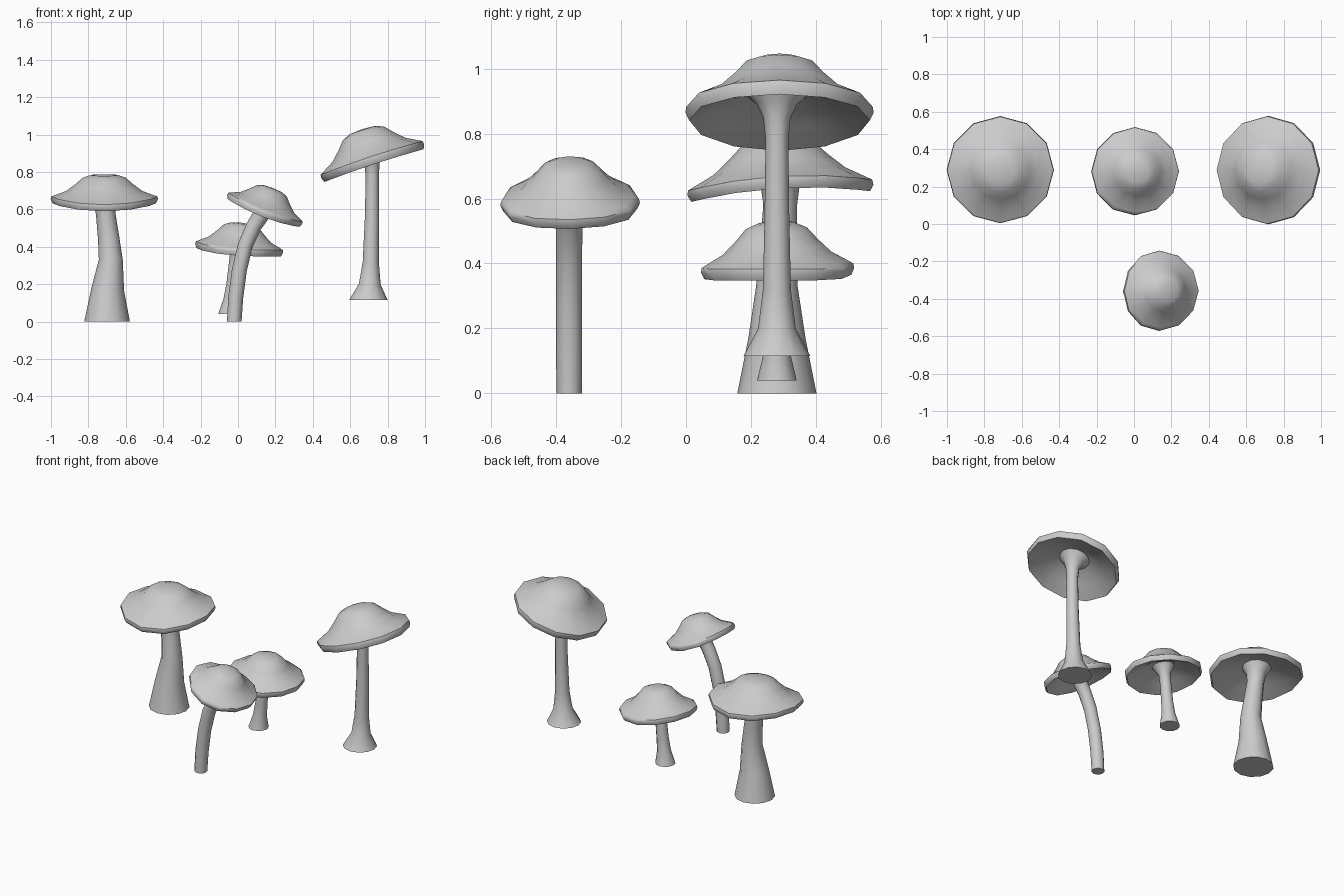
import bpy, bmesh, math
from mathutils import Vector

if "Cube" in bpy.data.objects:
    bpy.data.objects.remove(bpy.data.objects["Cube"])

SIDES = 12

# Shared cap profile: (fraction of radius, fraction of height), rim to underside
CAP = [(.25, .97), (.4, .87), (.54, .62), (.71, .36), (.92, .18), (.99, .12),
       (1, .02), (.96, -.12), (.62, .1), (.32, .35)]


def skin(name, rings, start=None, end=None):
    """Join rings of points into a closed, smooth-shaded tube."""
    bm = bmesh.new()
    rows = [[bm.verts.new(p) for p in ring] for ring in rings]
    for a, b in zip(rows, rows[1:]):
        for i in range(SIDES):
            j = (i + 1) % SIDES
            bm.faces.new((a[i], a[j], b[j], b[i]))
    for row, tip in ((rows[0], start), (rows[-1], end)):
        if tip is None:
            bm.faces.new(row)
        else:
            v = bm.verts.new(tip)
            for i in range(SIDES):
                bm.faces.new((row[i], row[(i + 1) % SIDES], v))
    bmesh.ops.recalc_face_normals(bm, faces=bm.faces)
    mesh = bpy.data.meshes.new(name)
    bm.to_mesh(mesh)
    bm.free()
    ob = bpy.data.objects.new(name, mesh)
    bpy.context.collection.objects.link(ob)
    bpy.ops.object.select_all(action='DESELECT')
    ob.select_set(True)
    bpy.context.view_layer.objects.active = ob
    bpy.ops.object.shade_smooth_by_angle(angle=math.radians(50))


def ring(center, radius, normal):
    q = Vector((0, 0, 1)).rotation_difference(normal)
    angles = [math.tau * i / SIDES for i in range(SIDES)]
    return [center + q @ Vector((radius * math.cos(a), radius * math.sin(a), 0))
            for a in angles]


def stem(name, points):
    """points: (x, y, z, radius); the base ring stays level."""
    ps = [Vector(p[:3]) for p in points]
    rings = []
    for i, p in enumerate(ps):
        d = ps[min(i + 1, len(ps) - 1)] - ps[max(i - 1, 0)]
        n = Vector((0, 0, 1)) if i == 0 else d.normalized()
        rings.append(ring(p, points[i][3], n))
    skin(name, rings)


def cap(name, center, radius, height, slope, wave, phase):
    """Lathed cap tilted by its x and y slope, with a gently waving rim."""
    n = Vector((-slope[0], -slope[1], 1)).normalized()
    c = Vector(center)
    rings = []
    for fr, fh in CAP:
        pts = ring(c + n * fh * height, fr * radius, n)
        for i, p in enumerate(pts):
            a = math.tau * i / SIDES
            p += n * wave * fr ** 2 * math.cos(2 * a + phase)
        rings.append(pts)
    skin(name, rings, c + n * height, c + n * height * .35)


# Thick mushroom, left
stem("left_stem", [(-.70, .28, 0, .122), (-.697, .28, .17, .088), (-.68, .28, .33, .064),
                   (-.692, .285, .45, .057), (-.708, .29, .58, .052),
                   (-.712, .29, .64, .06), (-.715, .29, .69, .09)])
cap("left_cap", (-.715, .29, .637), .287, .15, (0, .06), .014, 0)

# Small mushroom, middle back
stem("small_stem", [(-.045, .28, .04, .061), (-.035, .28, .12, .042), (-.025, .28, .2, .037),
                    (-.015, .28, .3, .035), (-.005, .28, .38, .036), (.005, .28, .437, .07)])
cap("small_cap", (.005, .282, .382), .236, .147, (-.1, .03), .008, 0.6)

# Bent mushroom, front
stem("bent_stem", [(-.02, -.36, 0, .039), (-.012, -.36, .13, .04), (.008, -.36, .28, .04),
                   (.04, -.36, .41, .04), (.085, -.36, .51, .041), (.13, -.36, .58, .045),
                   (.157, -.36, .632, .07)])
cap("bent_cap", (.138, -.357, .588), .215, .135, (-.39, .02), .01, 0)

# Tall mushroom, right
stem("tall_stem", [(.697, .28, .115, .103), (.705, .28, .2, .058), (.71, .28, .32, .043),
                   (.716, .28, .55, .038), (.718, .28, .78, .035), (.716, .28, .85, .042),
                   (.71, .28, .89, .062), (.70, .28, .922, .098)])
cap("tall_cap", (.72, .288, .858), .29, .18, (.33, 0), -.004, 0)
